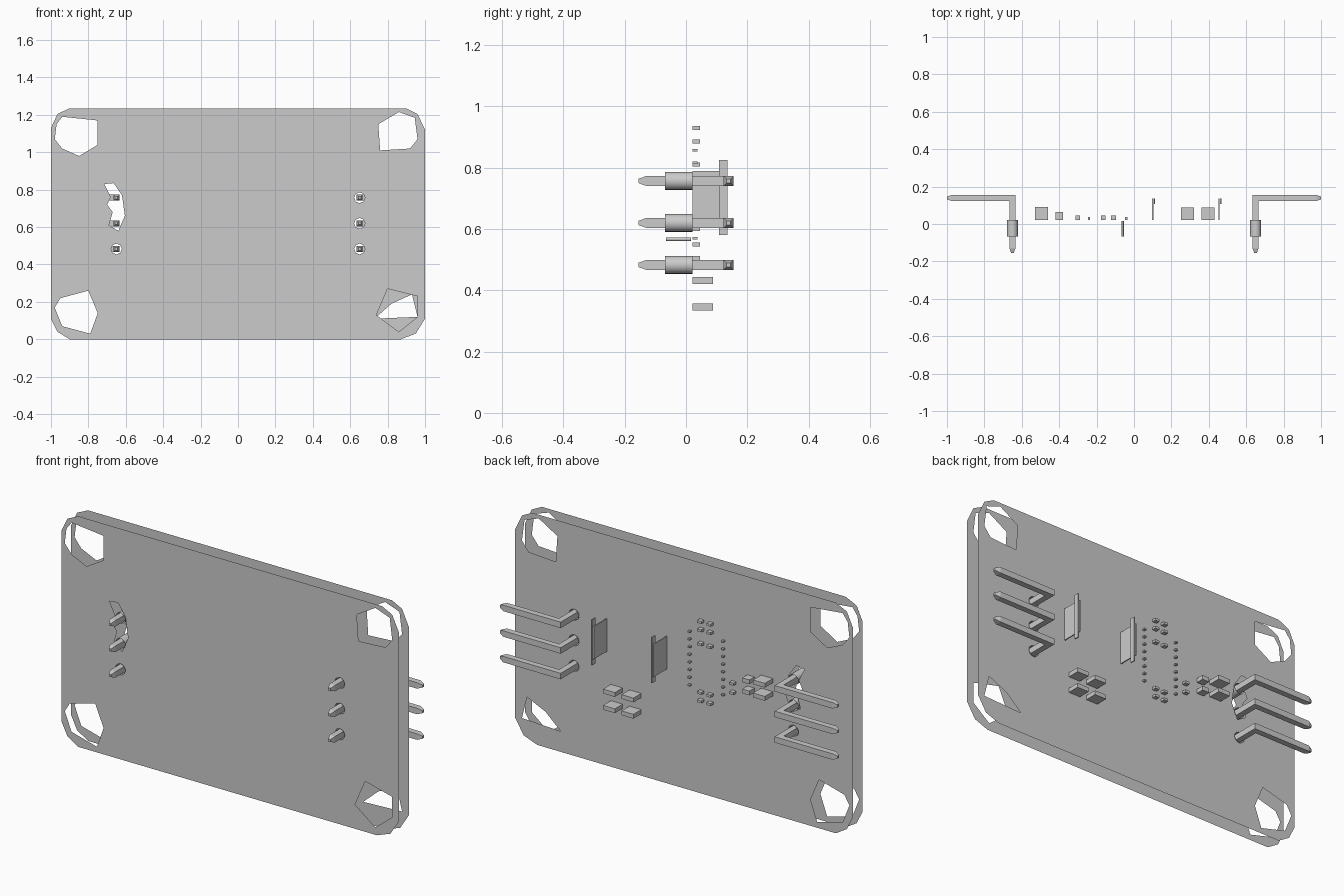
import bpy, bmesh, math
from mathutils import Matrix

if "Cube" in bpy.data.objects:
    bpy.data.objects.remove(bpy.data.objects["Cube"])

FRONT_Y, BACK_Y, TOP = -0.066, 0.017, 1.235
PIN_X, PIN_Z = 0.65, (0.483, 0.62, 0.757)


def finish(bm, name, smooth=False):
    me = bpy.data.meshes.new(name)
    bm.to_mesh(me)
    bm.free()
    ob = bpy.data.objects.new(name, me)
    bpy.context.collection.objects.link(ob)
    for p in me.polygons:
        p.use_smooth = smooth
    return ob


def sheet(name, y, rings):
    """Flat skin whose first ring is the outline and the others are holes."""
    bm = bmesh.new()
    edges = []
    for ring in rings:
        vs = [bm.verts.new((x, y, z)) for x, z in ring]
        edges += [bm.edges.new((vs[i - 1], vs[i])) for i in range(len(vs))]
    bmesh.ops.triangle_fill(bm, use_beauty=True, edges=edges)
    return finish(bm, name)


def circle(x, z, r, n=8):
    return [(x + r * math.cos(2 * math.pi * i / n), z + r * math.sin(2 * math.pi * i / n))
            for i in range(n)]


def tube(name, x, z, r, y0, y1):
    bm = bmesh.new()
    bmesh.ops.create_cone(bm, cap_ends=False, segments=20, radius1=r, radius2=r, depth=y1 - y0,
                          matrix=Matrix.Translation((x, (y0 + y1) / 2, z))
                          @ Matrix.Rotation(math.pi / 2, 4, 'X'))
    return finish(bm, name, True)


def box(bm, x0, x1, y0, y1, z0, z1):
    m = Matrix.Translation(((x0 + x1) / 2, (y0 + y1) / 2, (z0 + z1) / 2))
    m = m @ Matrix.Diagonal((x1 - x0, y1 - y0, z1 - z0, 1))
    bmesh.ops.create_cube(bm, size=1, matrix=m)


def chips(name, centres, w, h, y1):
    """A group of equal small boxes on the back of the board."""
    bm = bmesh.new()
    for x, z in centres:
        box(bm, x - w / 2, x + w / 2, 0.022, y1, z - h / 2, z + h / 2)
    return finish(bm, name)


def bent_pin(name, side, z):
    """Square pin through the board, bent outwards, tapered at both ends."""
    h = 0.016
    # x, y, half size, in-plane offset direction
    path = [(PIN_X, -0.155, 0.007, 1, 0), (PIN_X, -0.13, h, 1, 0),
            (PIN_X, 0.139, h, 1, -1),
            (0.975, 0.139, h, 0, -1), (1.0, 0.139, 0.007, 0, -1)]
    bm = bmesh.new()
    rings = []
    for x, y, r, p, q in path:
        rings.append([bm.verts.new((side * (x + a * r * p), y + a * r * q, z + b * r))
                      for a, b in ((-1, -1), (1, -1), (1, 1), (-1, 1))])
    for r0, r1 in zip(rings, rings[1:]):
        for i in range(4):
            bm.faces.new((r0[i - 1], r0[i], r1[i], r1[i - 1]))
    bm.faces.new(rings[0])
    bm.faces.new(rings[-1])
    bmesh.ops.recalc_face_normals(bm, faces=bm.faces)
    return finish(bm, name)


# Board skins: clipped corners, rough corner holes, pin openings
outline = [(-1, 0.11), (-0.965, 0.04), (-0.9, 0), (0.87, 0), (0.95, 0.03), (1, 0.11),
           (1, 1.12), (0.96, 1.205), (0.9, TOP), (-0.9, TOP), (-0.965, 1.205), (-1, 1.13)]
hole_tl = [(-0.94, 1.19), (-0.75, 1.17), (-0.75, 1.04), (-0.85, 0.98), (-0.94, 1.02),
           (-0.98, 1.07), (-0.97, 1.15)]
hole_tr = [(0.75, 1.15), (0.86, 1.215), (0.945, 1.185), (0.96, 1.07), (0.92, 1.02), (0.76, 1.01)]
hole_bl = [(-0.80, 0.26), (-0.75, 0.14), (-0.79, 0.03), (-0.94, 0.07), (-0.98, 0.17),
           (-0.95, 0.22)]
hole_br = [(0.80, 0.27), (0.96, 0.23), (0.96, 0.12), (0.86, 0.04), (0.74, 0.13)]
back_br = [(0.73, 0.11), (0.82, 0.19), (0.93, 0.24), (0.96, 0.12)]
pin_gap = [(-0.715, 0.83), (-0.665, 0.835), (-0.62, 0.77), (-0.605, 0.66), (-0.64, 0.58),
           (-0.69, 0.61), (-0.67, 0.68), (-0.70, 0.72), (-0.68, 0.76)]
pin_holes = [circle(PIN_X, z, 0.029) for z in PIN_Z] + [circle(-PIN_X, PIN_Z[0], 0.029)]
shared = [hole_tl, hole_tr, hole_bl, pin_gap] + pin_holes
sheet("board_front_skin", FRONT_Y, [outline, hole_br] + shared)
sheet("board_back_skin", BACK_Y, [outline, back_br] + shared)

# Header pins with plated barrels
for side, label in ((-1, "left"), (1, "right")):
    for i, z in enumerate(PIN_Z):
        bent_pin(f"{label}_pin_{i + 1}", side, z)
        tube(f"{label}_barrel_{i + 1}", side * PIN_X, z, 0.029, FRONT_Y - 0.002, 0.021)
tube("small_via", -0.06, 0.567, 0.006, FRONT_Y, BACK_Y)

# Upright side plates of the large component
for x, label in ((0.455, "right"), (0.1, "left")):
    bm = bmesh.new()
    box(bm, x - 0.003, x + 0.003, 0.022, 0.135, 0.615, 0.79)
    box(bm, x + 0.006, x + 0.012, 0.108, 0.135, 0.58, 0.825)
    finish(bm, f"{label}_component_plate")

# Surface parts on the back
chips("capacitors", [(x, z) for x in (0.285, 0.395) for z in (0.345, 0.432)], 0.07, 0.023, 0.088)
chips("left_capacitors", [(-0.495, 0.72), (-0.495, 0.65)], 0.07, 0.023, 0.09)
chips("left_small_capacitors", [(-0.4, 0.70), (-0.4, 0.64)], 0.042, 0.023, 0.065)
chips("resistors", [(x, z) for x in (-0.11, -0.165) for z in (0.93, 0.885, 0.81, 0.55, 0.505)]
      + [(-0.3, 0.65), (-0.3, 0.60)], 0.025, 0.013, 0.045)
chips("chip_legs", [(x, 0.57 + 0.041 * i) for x in (-0.042, -0.24) for i in range(8)],
      0.012, 0.008, 0.038)
